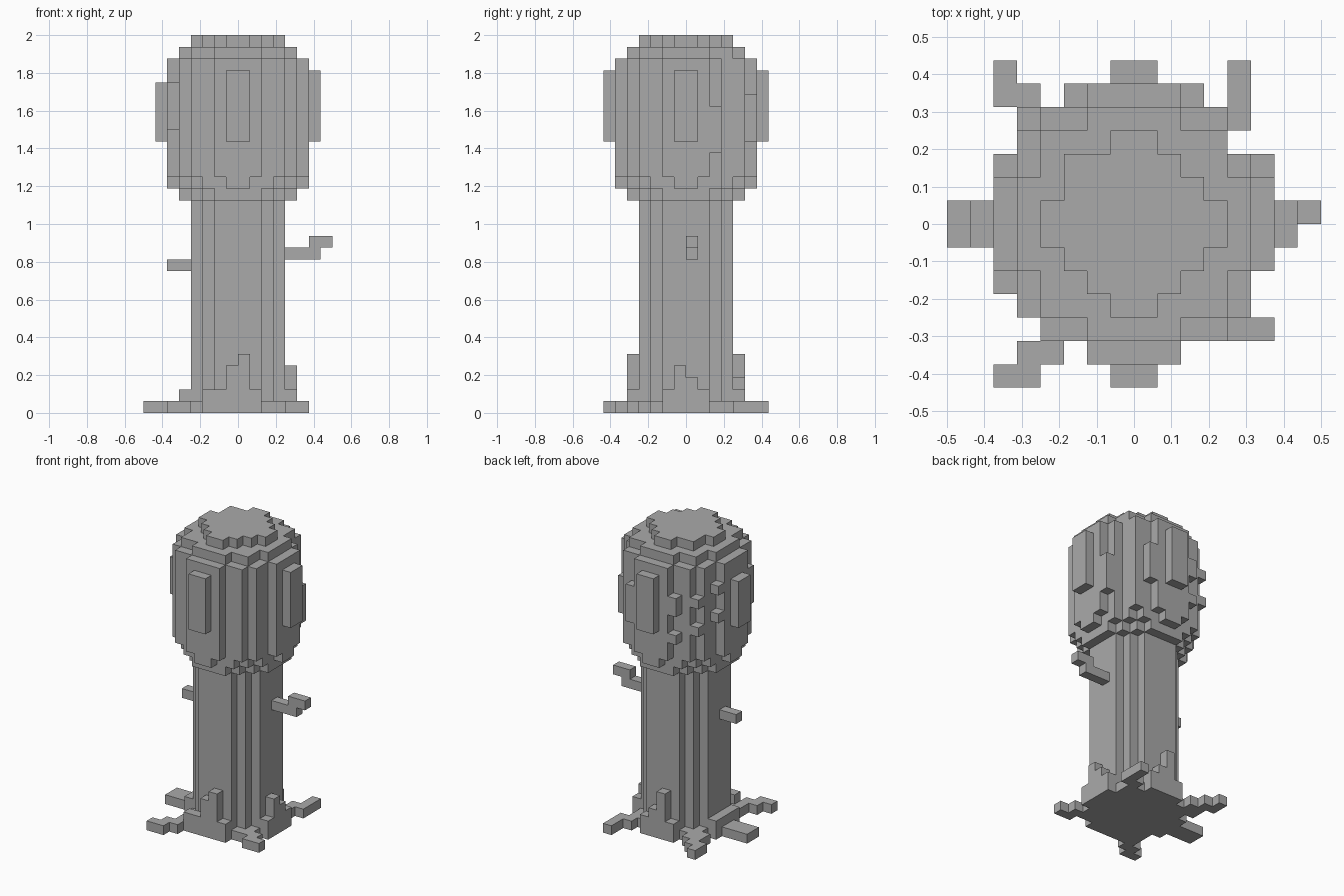
import bpy
import bmesh
from mathutils import Vector

cube = bpy.data.objects.get("Cube")
if cube:
    bpy.data.objects.remove(cube)

U = 0.0625  # edge of one block

grey = bpy.data.materials.new("plain grey")
grey.use_nodes = True
grey.diffuse_color = (0.4, 0.4, 0.4, 1)
grey.node_tree.nodes["Principled BSDF"].inputs["Base Color"].default_value = (0.4, 0.4, 0.4, 1)


def box(x0, x1, y0, y1, z0, z1):
    """Block cells filling a box, in block units."""
    return {(x, y, z) for x in range(x0, x1) for y in range(y0, y1) for z in range(z0, z1)}


def disc(halves, z0, z1):
    """Stepped round column; halves gives the half width of each row from the middle out."""
    cells = set()
    for row, half in enumerate(halves):
        cells |= box(-half, half, row, row + 1, z0, z1)
        cells |= box(-half, half, -row - 1, -row, z0, z1)
    return cells


def build(name, cells):
    """Mesh only the exposed faces of the blocks and merge the flat areas."""
    bm = bmesh.new()
    for cell in cells:
        for axis in range(3):
            for side in (0, 1):
                near = list(cell)
                near[axis] += 2 * side - 1
                if tuple(near) in cells:
                    continue
                loop = []
                for a, b in ((0, 0), (1, 0), (1, 1), (0, 1)):
                    p = Vector(cell)
                    p[axis] += side
                    p[(axis + 1) % 3] += a
                    p[(axis + 2) % 3] += b
                    loop.append(bm.verts.new(p * U))
                bm.faces.new(loop if side else loop[::-1])
    bmesh.ops.remove_doubles(bm, verts=bm.verts, dist=U / 100)
    bmesh.ops.dissolve_limit(bm, angle_limit=0.01, verts=bm.verts, edges=bm.edges)
    mesh = bpy.data.meshes.new(name)
    bm.to_mesh(mesh)
    bm.free()
    mesh.materials.append(grey)
    obj = bpy.data.objects.new(name, mesh)
    bpy.context.collection.objects.link(obj)


# Trunk with a flared foot and a buttress on each side
trunk = disc([4, 4, 3, 2], 0, 19)
trunk |= disc([5, 5, 4, 3, 2], 0, 1)
trunk |= box(-3, 2, -5, -4, 0, 2) | box(-1, 0, -5, -4, 0, 4) | box(0, 1, -5, -4, 0, 5)
trunk |= box(-2, 2, 4, 5, 0, 2) | box(-1, 0, 4, 5, 0, 5) | box(0, 1, 4, 5, 0, 3)
trunk |= box(4, 5, -2, 2, 0, 2) | box(4, 5, -1, 0, 0, 4) | box(4, 5, 0, 1, 0, 3)
trunk |= box(-5, -4, -2, 2, 0, 2)
build("trunk", trunk)

# Roots creeping outward in steps over the ground
build("back_right_root", box(-5, -3, 3, 5, 0, 1) | box(-5, -4, 5, 6, 0, 1) | box(-6, -5, 5, 7, 0, 1))
build("back_left_root", box(3, 4, 3, 5, 0, 1) | box(4, 5, 4, 7, 0, 1))
build("front_left_root", box(3, 5, -4, -3, 0, 1) | box(4, 6, -5, -4, 0, 1))
build("front_right_root", box(-4, -3, -5, -3, 0, 1) | box(-5, -3, -6, -5, 0, 1) | box(-6, -4, -7, -6, 0, 1))
build("right_root", box(-8, -5, -1, 1, 0, 1))

# Bare twigs on the trunk
build("left_twig", box(4, 7, 0, 1, 13, 14) | box(6, 8, 0, 1, 14, 15))
build("right_twig", box(-6, -4, -1, 0, 12, 13))

# Rounded leaf crown
crown = disc([5, 5, 4, 3, 2], 18, 19)
crown |= disc([6, 5, 5, 4, 3, 1], 19, 20)
crown |= disc([6, 6, 5, 5, 4, 2], 20, 30)
crown |= disc([5, 5, 4, 4, 2], 30, 31)
crown |= disc([4, 3, 2, 1], 31, 32) | box(-3, -2, 2, 3, 31, 32)
crown -= box(4, 5, 3, 4, 18, 31)

# Raised leaf panels in the middle of each side
crown |= box(-1, 1, -7, -6, 23, 29) | box(-1, 1, 6, 7, 23, 29)
crown |= box(-7, -6, -1, 1, 23, 28) | box(6, 7, -1, 1, 23, 29)

# Ragged leaf tufts on the corners
for x, y, z0, z1 in ((-6, 2, 24, 25), (-6, 2, 27, 28), (-3, 5, 22, 23), (-3, 5, 25, 27),
                     (2, 5, 23, 27), (5, 2, 22, 26), (-6, -3, 24, 28), (-5, 4, 23, 24),
                     (-5, 4, 26, 27)):
    crown |= box(x, x + 1, y, y + 1, z0, z1)
build("leaf_crown", crown)
